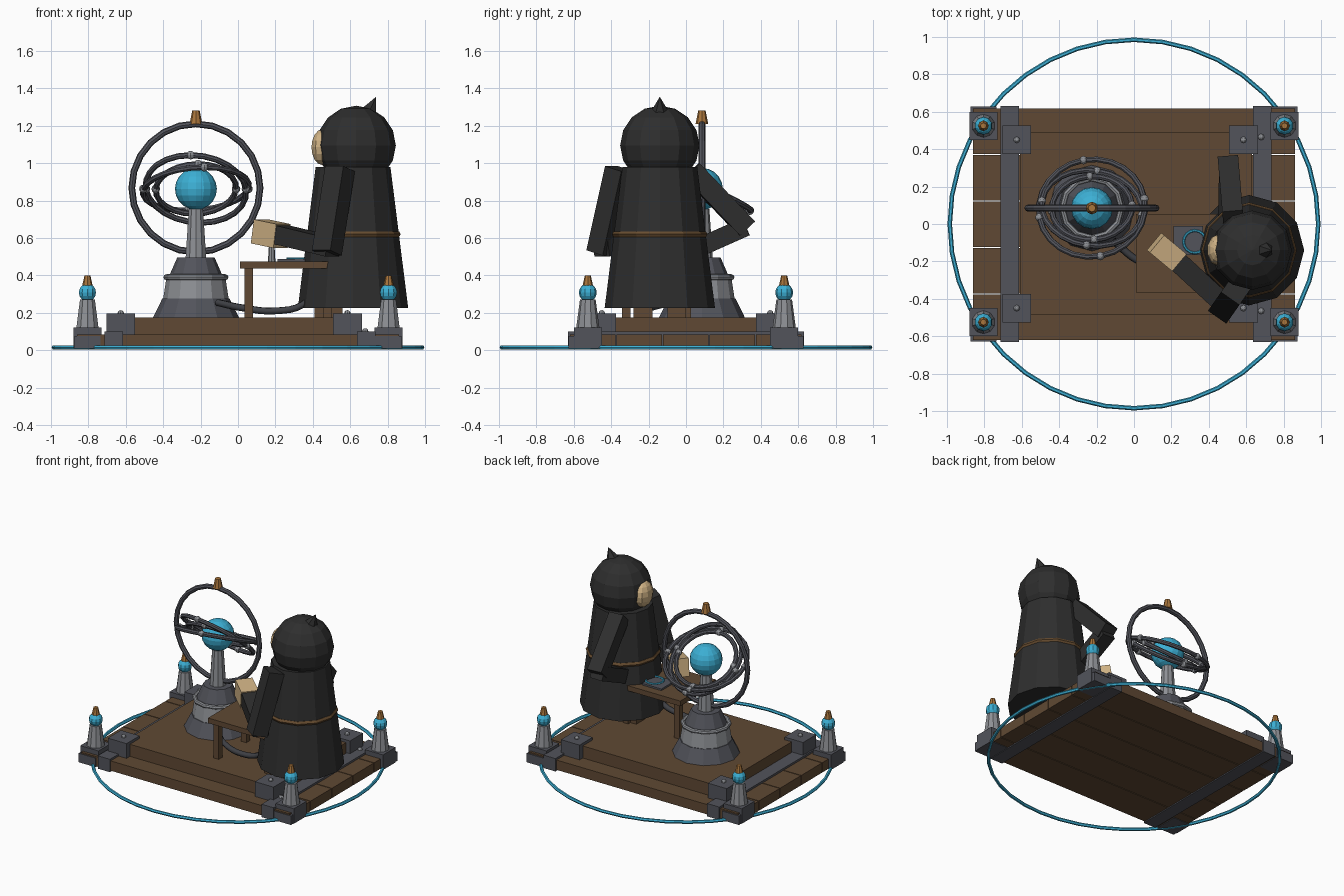
import bpy, math
from mathutils import Vector

if "Cube" in bpy.data.objects:
    bpy.data.objects.remove(bpy.data.objects["Cube"])

def mat(name, rgb):
    m = bpy.data.materials.new(name)
    m.diffuse_color = (*rgb, 1)
    m.use_nodes = True
    m.node_tree.nodes["Principled BSDF"].inputs["Base Color"].default_value = m.diffuse_color
    return m

WOOD = mat("wood", (0.115, 0.066, 0.033))
IRON = mat("dark_metal", (0.085, 0.088, 0.105))
STEEL = mat("light_metal", (0.27, 0.28, 0.30))
GLOW = mat("blue_glow", (0.045, 0.43, 0.66))
CLOTH = mat("black_cloth", (0.027, 0.027, 0.027))
SKIN = mat("pale_tan", (0.62, 0.44, 0.23))
BRONZE = mat("bronze", (0.40, 0.18, 0.045))
LEATHER = mat("leather", (0.14, 0.075, 0.03))
HOSE = mat("hose", (0.05, 0.052, 0.06))

def finish(name, m, smooth=False):
    o = bpy.context.object
    o.name = name
    o.data.materials.append(m)
    if smooth:
        bpy.ops.object.shade_smooth_by_angle(angle=math.radians(40))
    return o

def box(name, m, x, y, z):
    """Box from (min, max) pairs."""
    bpy.ops.mesh.primitive_cube_add(size=1, location=[(a + b) / 2 for a, b in (x, y, z)])
    bpy.context.object.scale = [b - a for a, b in (x, y, z)]
    return finish(name, m)

def cone(name, m, x, y, z0, z1, r0, r1, n=10):
    bpy.ops.mesh.primitive_cone_add(vertices=n, radius1=r0, radius2=r1, depth=z1 - z0,
                                    location=(x, y, (z0 + z1) / 2))
    return finish(name, m)

def ball(name, m, loc, r, seg=12, rings=8, scale=(1, 1, 1)):
    bpy.ops.mesh.primitive_uv_sphere_add(segments=seg, ring_count=rings, radius=r, location=loc)
    bpy.context.object.scale = scale
    return finish(name, m)

def ring(name, m, loc, R, r, rot=(0, 0, 0), n=32, k=8):
    bpy.ops.mesh.primitive_torus_add(major_segments=n, minor_segments=k, major_radius=R,
                                     minor_radius=r, location=loc, rotation=rot)
    return finish(name, m)

def limb(name, m, a, b, w, h):
    """Square bar between two points."""
    a, b = Vector(a), Vector(b)
    bpy.ops.mesh.primitive_cube_add(size=1, location=(a + b) / 2)
    o = bpy.context.object
    o.rotation_euler = (b - a).to_track_quat('Z', 'Y').to_euler()
    o.scale = (w, h, (b - a).length)
    return finish(name, m)

# Ground ring and plank base
ring("ground_ring", GLOW, (0, 0, 0.015), 0.985, 0.012, n=40, k=6)
for i in range(5):
    y = -0.621 + i * 0.249
    box("plank", WOOD, (-0.86, 0.86), (y, y + 0.243), (0.012, 0.085))
box("upper_deck", WOOD, (-0.61, 0.63), (-0.487, 0.49), (0.08, 0.175))

# Metal straps around the planks
for x in (-0.665, 0.685):
    box("strap", IRON, (x - 0.05, x + 0.05), (-0.63, 0.63), (0.004, 0.1))

# Corner posts and deck brackets
for sx in (-1, 1):
    for sy in (-1, 1):
        x, y = sx * 0.805, sy * 0.525
        box("corner_block", IRON, (x - 0.075, x + 0.075), (y - 0.075, y + 0.075), (0.008, 0.12))
        box("corner_plate", IRON, (x - 0.07, x + 0.07), (y - 0.075, y + 0.075) if sy == 0 else
            tuple(sorted((sy * 0.46, sy * 0.627))), (0.008, 0.075))
        cone("lamp_post", STEEL, x, y, 0.12, 0.27, 0.062, 0.042)
        ball("lamp_globe", GLOW, (x, y, 0.308), 0.048, 10, 8)
        cone("lamp_cap", BRONZE, x, y, 0.345, 0.398, 0.028, 0.016, 8)
        bx = -0.627 if sx < 0 else 0.585
        by = sy * 0.45
        box("deck_bracket", IRON, (bx - 0.077, bx + 0.077), (by - 0.077, by + 0.077), (0.085, 0.195))
        ball("bracket_bolt", STEEL, (bx, by, 0.197), 0.017, 8, 6)
        ball("strap_bolt", STEEL, (sx * 0.68, sy * 0.465, 0.1), 0.017, 8, 6)

# Instrument pedestal
PX, PY, PZ = -0.225, 0.085, 0.862
cone("pedestal_foot", IRON, PX, PY, 0.17, 0.275, 0.232, 0.18, 12)
cone("pedestal_drum", STEEL, PX, PY, 0.275, 0.385, 0.175, 0.158, 12)
ring("pedestal_collar", STEEL, (PX, PY, 0.39), 0.158, 0.016, n=12)
cone("pedestal_shoulder", IRON, PX, PY, 0.385, 0.495, 0.148, 0.1, 12)
cone("pedestal_column", STEEL, PX, PY, 0.49, 0.755, 0.058, 0.04, 10)
ball("core_globe", GLOW, (PX, PY, PZ), 0.112, 16, 10)

# Rings around the globe with bolts on each
ring("outer_ring", IRON, (PX, PY, PZ + 0.005), 0.343, 0.018, (math.pi / 2, 0, 0), 24)
cone("ring_cap", BRONZE, PX, PY, 1.21, 1.28, 0.034, 0.02, 8)
for R, tilt, turn in ((0.285, 24, 10), (0.27, 42, -8), (0.215, 38, 4)):
    rot = (-math.radians(tilt), 0, math.radians(turn))
    o = ring("tilted_ring", IRON, (PX, PY, PZ), R, 0.016, rot, 24)
    for k in range(4):
        a = k * math.pi / 2
        p = Vector((R * math.cos(a), R * math.sin(a), 0))
        p.rotate(o.rotation_euler)
        ball("ring_bolt", STEEL, p + Vector((PX, PY, PZ)), 0.023, 8, 6)

# Table with control plate
box("table_top", WOOD, (0.01, 0.53), (-0.367, 0.053), (0.437, 0.475))
for x in (0.058, 0.48):
    for y in (-0.32, 0.005):
        box("table_leg", WOOD, (x - 0.022, x + 0.022), (y - 0.022, y + 0.022), (0.17, 0.44))
box("control_plate", IRON, (0.21, 0.37), (-0.165, -0.01), (0.475, 0.488))
ring("control_ring", GLOW, (0.325, -0.095, 0.49), 0.06, 0.007, n=16, k=6)
cone("control_knob", STEEL, 0.18, -0.13, 0.475, 0.56, 0.02, 0.015, 8)

# Hose from pedestal to table
curve = bpy.data.curves.new("hose", 'CURVE')
curve.dimensions = '3D'
curve.bevel_depth = 0.02
curve.bevel_resolution = 1
curve.resolution_u = 4
s = curve.splines.new('BEZIER')
pts = [(-0.11, -0.09, 0.255), (0.03, -0.2, 0.225), (0.2, -0.24, 0.21),
       (0.35, -0.24, 0.245), (0.42, -0.24, 0.33), (0.46, -0.22, 0.45)]
s.bezier_points.add(len(pts) - 1)
for bp, p in zip(s.bezier_points, pts):
    bp.co = p
    bp.handle_left_type = bp.handle_right_type = 'AUTO'
curve.materials.append(HOSE)
bpy.context.collection.objects.link(bpy.data.objects.new("hose", curve))

# Robed figure
FX, FY = 0.615, -0.14
for y in (-0.23, -0.05):
    box("foot", WOOD, (0.41, 0.56), (y - 0.05, y + 0.05), (0.172, 0.24))
cone("robe", CLOTH, FX, FY, 0.225, 0.98, 0.295, 0.2, 12)
ring("belt", LEATHER, (FX, FY, 0.62), 0.237, 0.018, n=12, k=6)
ball("hood", CLOTH, (0.632, FY, 1.095), 0.212, 12, 8)
limb_tip = cone("hood_tip", CLOTH, 0.715, FY, 1.25, 1.36, 0.06, 0.0, 6)
limb_tip.rotation_euler = (0, math.radians(25), 0)
ball("face", SKIN, (0.45, FY, 1.085), 0.1, 10, 8, (0.6, 0.85, 0.95))

# Arms and hand
limb("front_upper_arm", CLOTH, (0.545, -0.355, 0.97), (0.475, -0.455, 0.52), 0.12, 0.11)
limb("front_forearm", CLOTH, (0.51, -0.455, 0.55), (0.2, -0.17, 0.625), 0.11, 0.1)
limb("hand", SKIN, (0.235, -0.2, 0.61), (0.115, -0.1, 0.635), 0.12, 0.13)
limb("back_upper_arm", CLOTH, (0.53, 0.03, 0.96), (0.505, 0.325, 0.65), 0.11, 0.11)
limb("back_forearm", CLOTH, (0.505, 0.32, 0.66), (0.5, 0.05, 0.54), 0.1, 0.1)
